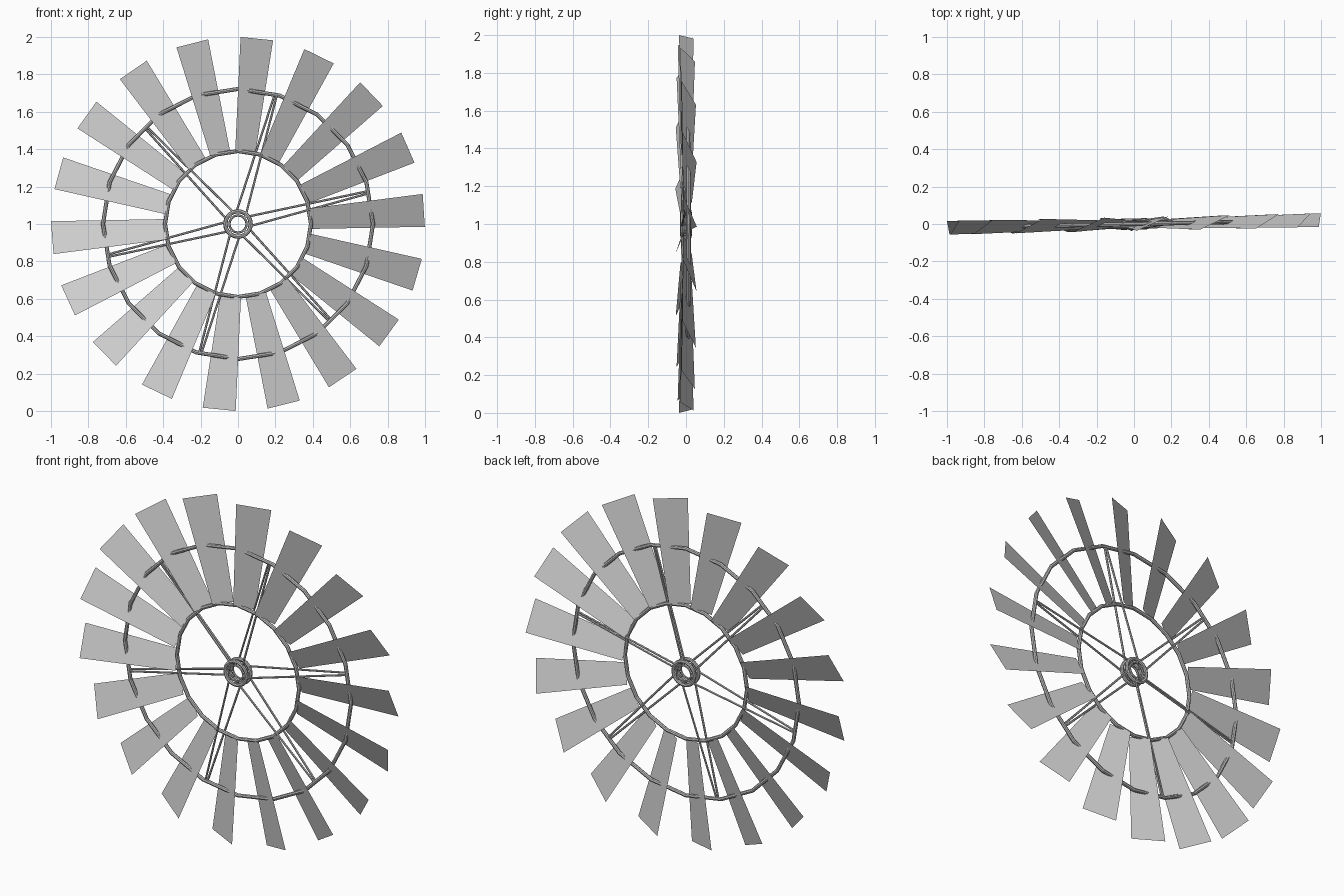
import bpy, bmesh, math
from mathutils import Vector, Matrix

if "Cube" in bpy.data.objects:
    bpy.data.objects.remove(bpy.data.objects["Cube"])

BLADES = 18
CENTRE = Matrix.Translation((0, 0, 1)) @ Matrix.Rotation(math.radians(1.15), 4, 'Z')


def material(name, value):
    mat = bpy.data.materials.new(name)
    mat.use_nodes = True
    colour = (value, value, value, 1)
    mat.diffuse_color = colour
    mat.node_tree.nodes["Principled BSDF"].inputs["Base Color"].default_value = colour
    return mat


sheet_metal = material("light grey sheet metal", 0.62)
frame_metal = material("grey frame metal", 0.55)


def finish(name, bm, mat):
    """Turn a bmesh built around the hub into an object placed on the wheel axis."""
    mesh = bpy.data.meshes.new(name)
    bm.to_mesh(mesh)
    bm.free()
    mesh.materials.append(mat)
    obj = bpy.data.objects.new(name, mesh)
    obj.matrix_world = CENTRE
    bpy.context.collection.objects.link(obj)
    return obj


def polar(radius, angle, offset=0, y=0):
    """Point in the wheel plane: outward, then sideways, then along the axle."""
    c, s = math.cos(angle), math.sin(angle)
    return Vector((radius * c - offset * s, y, radius * s + offset * c))


def add_ring(bm, radius, half_r, half_y, segments, y=0, sides=8):
    """Sweep an elliptical section around the axle."""
    loops = []
    for i in range(segments):
        a = math.tau * i / segments
        loops.append([bm.verts.new(polar(radius + half_r * math.cos(t), a, 0,
                                         y + half_y * math.sin(t)))
                      for t in (math.tau * k / sides for k in range(sides))])
    for i in range(segments):
        p, q = loops[i], loops[(i + 1) % segments]
        for k in range(sides):
            n = (k + 1) % sides
            bm.faces.new((p[k], p[n], q[n], q[k]))


def add_rod(bm, start, end, radius, sides=6):
    d = end - start
    m = Matrix.Translation((start + end) / 2) @ d.to_track_quat('Z', 'Y').to_matrix().to_4x4()
    bmesh.ops.create_cone(bm, cap_ends=True, segments=sides, radius1=radius,
                          radius2=radius, depth=d.length, matrix=m)


def fix_normals(bm):
    bmesh.ops.recalc_face_normals(bm, faces=bm.faces[:])


# Tapered, pitched blades
bm = bmesh.new()
for i in range(BLADES):
    angle = math.radians(4.2) + math.tau * i / BLADES
    corners = []
    for r, w, depth in ((0.39, 0.055, 0.023), (0.996, 0.088, 0.037)):
        pair = [polar(r, angle, w, -depth), polar(r, angle, -w, depth)]
        corners += pair if not corners else pair[::-1]
    bm.faces.new([bm.verts.new(p) for p in corners])
finish("blades", bm, sheet_metal)

# Two rims that carry the blades
for name, radius in (("inner_rim", 0.39), ("outer_rim", 0.722)):
    bm = bmesh.new()
    add_ring(bm, radius, 0.011, 0.011, 20)
    fix_normals(bm)
    finish(name, bm, frame_metal)

# Paired spokes from the two hub flanges to the outer rim
bm = bmesh.new()
for i in range(6):
    angle = math.radians(13.7) + math.tau * i / 6
    for side in (-1, 1):
        add_rod(bm, polar(0.062, angle, side * 0.026, side * 0.022),
                polar(0.722, angle, side * 0.006), 0.006)
finish("spokes", bm, frame_metal)

# Hub: front and back flanges, open inner sleeve and cross bolts
bm = bmesh.new()
for y in (-0.02, 0.02):
    add_ring(bm, 0.068, 0.011, 0.010, 20, y)
    add_ring(bm, 0.046, 0.006, 0.006, 16, y, 6)
fix_normals(bm)
for i in range(8):
    a = math.tau * i / 8
    add_rod(bm, polar(0.054, a, 0, -0.026), polar(0.054, a, 0, 0.026), 0.007)
finish("hub", bm, frame_metal)
